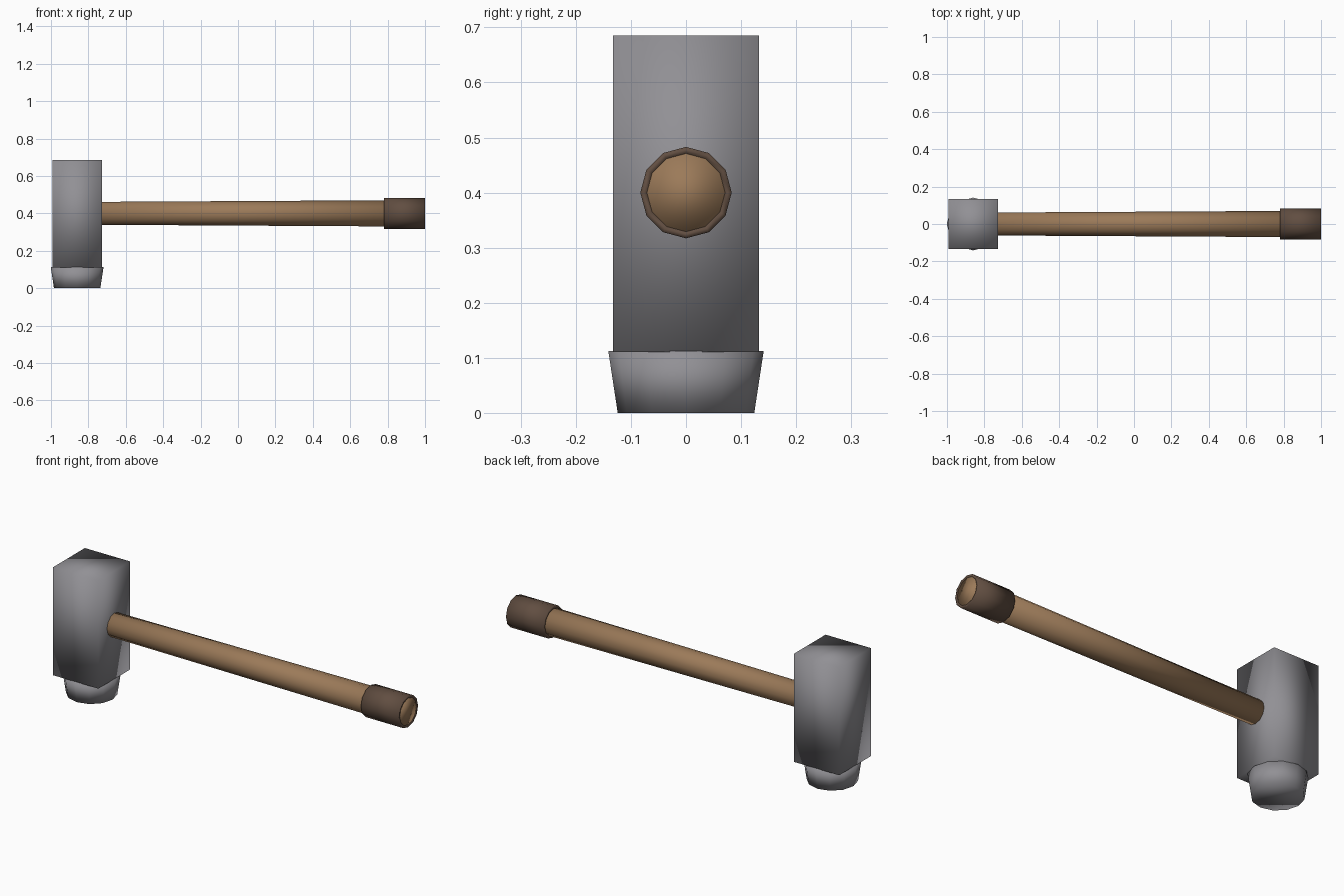
import bpy
import math
from mathutils import Matrix

cube = bpy.data.objects.get("Cube")
if cube:
    bpy.data.objects.remove(cube, do_unlink=True)


def material(name, rgb):
    mat = bpy.data.materials.new(name)
    mat.use_nodes = True
    mat.diffuse_color = (*rgb, 1)
    mat.node_tree.nodes["Principled BSDF"].inputs["Base Color"].default_value = (*rgb, 1)
    return mat


steel = material("steel grey", (0.285, 0.28, 0.30))
wood = material("wood brown", (0.33, 0.195, 0.10))
leather = material("dark brown grip", (0.12, 0.076, 0.053))

SIDES = 12
HEAD_X = -0.86
AXIS_Z = 0.40


def finish(name, mat):
    obj = bpy.context.object
    obj.name = name
    obj.data.name = name
    obj.data.materials.append(mat)
    bpy.ops.object.shade_smooth()
    return obj


def lathe(name, rings, mat, place, closed=False):
    """Revolve (radius, height) rings; closed joins the last ring to the first."""
    verts = [(r * math.cos(2 * math.pi * i / SIDES), r * math.sin(2 * math.pi * i / SIDES), h)
             for r, h in rings for i in range(SIDES)]
    n = len(rings)
    faces = []
    for k in range(n if closed else n - 1):
        a, b = k * SIDES, (k + 1) % n * SIDES
        for i in range(SIDES):
            j = (i + 1) % SIDES
            faces.append((a + i, a + j, b + j, b + i))
    if not closed:
        faces.append(tuple(reversed(range(SIDES))))
        faces.append(tuple(range((n - 1) * SIDES, n * SIDES)))
    mesh = bpy.data.meshes.new(name)
    mesh.from_pydata(verts, [], faces)
    mesh.transform(place)
    obj = bpy.data.objects.new(name, mesh)
    bpy.context.collection.objects.link(obj)
    bpy.ops.object.select_all(action='DESELECT')
    obj.select_set(True)
    bpy.context.view_layer.objects.active = obj
    return finish(name, mat)


# Block head, softly shaded across its corners
bpy.ops.mesh.primitive_cube_add(size=1, location=(HEAD_X, 0, 0.398))
bpy.context.object.scale = (0.266, 0.266, 0.574)
bpy.ops.object.transform_apply(location=False, rotation=False, scale=True)
finish("hammer_head", steel)

# Tapered striking face under the head
lathe("striking_face", [(0.124, 0), (0.141, 0.112)], steel,
      Matrix.Translation((HEAD_X, 0, 0)))

# Handle and grip lie along x
along_x = Matrix.Translation((0, 0, AXIS_Z)) @ Matrix.Rotation(math.pi / 2, 4, 'Y')
lathe("handle", [(0.061, -0.80), (0.071, 0.998)], wood, along_x)

# Hollow sleeve around the handle end
lathe("grip", [(0.083, 0.78), (0.083, 1.0), (0.071, 1.0), (0.066, 0.78)],
      leather, along_x, closed=True)
